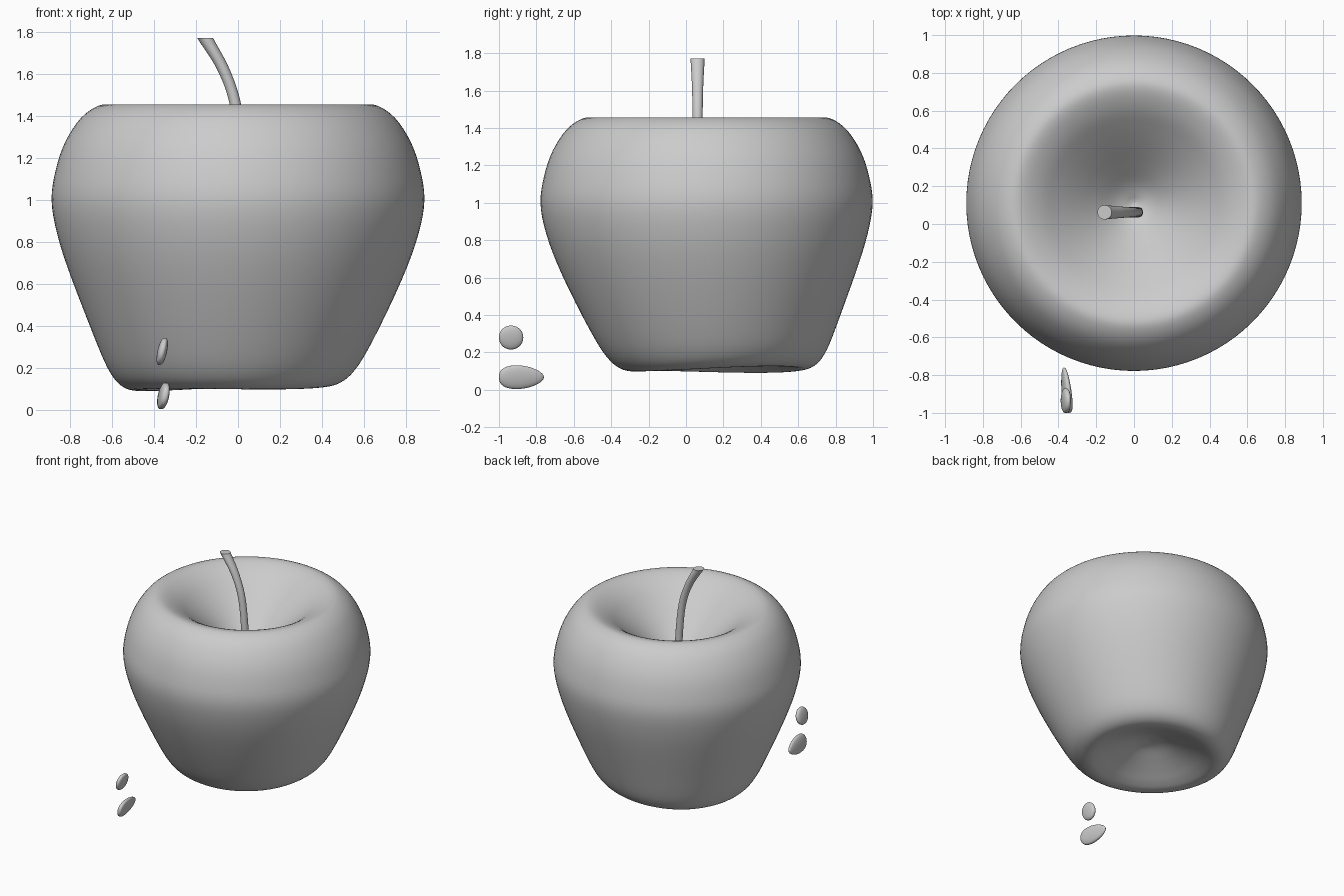
import bpy, bmesh, math
from mathutils import Vector

if "Cube" in bpy.data.objects:
    bpy.data.objects.remove(bpy.data.objects["Cube"])

grey = bpy.data.materials.new("plain grey")
grey.diffuse_color = (0.6, 0.6, 0.6, 1)
grey.use_nodes = True
grey.node_tree.nodes["Principled BSDF"].inputs["Base Color"].default_value = grey.diffuse_color


def finish(name, bm, sharp=40):
    bmesh.ops.recalc_face_normals(bm, faces=bm.faces)
    mesh = bpy.data.meshes.new(name)
    bm.to_mesh(mesh)
    bm.free()
    mesh.materials.append(grey)
    obj = bpy.data.objects.new(name, mesh)
    bpy.context.collection.objects.link(obj)
    bpy.ops.object.select_all(action='DESELECT')
    obj.select_set(True)
    bpy.context.view_layer.objects.active = obj
    bpy.ops.object.shade_smooth_by_angle(angle=math.radians(sharp))
    return obj


def smooth_points(points, steps):
    """Catmull-Rom curve through the given points."""
    p = [Vector(q) for q in points]
    p = [2 * p[0] - p[1]] + p + [2 * p[-1] - p[-2]]
    out = []
    for a, b, c, d in zip(p, p[1:], p[2:], p[3:]):
        for i in range(steps):
            t = i / steps
            out.append(0.5 * (2 * b + (c - a) * t + (2 * a - 5 * b + 4 * c - d) * t * t
                              + (3 * b - a - 3 * c + d) * t ** 3))
    return out + [p[-2]]


def loft(rings, sides):
    """Skin horizontal circles given as (x, y, z, radius), capped at both ends."""
    bm = bmesh.new()
    loops = []
    for x, y, z, r in rings:
        loops.append([bm.verts.new((x + r * math.cos(math.tau * i / sides),
                                    y + r * math.sin(math.tau * i / sides), z))
                      for i in range(sides)])
    for a, b in zip(loops, loops[1:]):
        for i in range(sides):
            j = (i + 1) % sides
            bm.faces.new((a[i], a[j], b[j], b[i]))
    bm.faces.new(loops[0])
    bm.faces.new(loops[-1])
    return bm


# Apple body: (radius, height) from the bottom hollow round to the stem hollow
profile = [(0.01, 0.265), (0.1, 0.25), (0.2, 0.21), (0.3, 0.165), (0.38, 0.127),
           (0.45, 0.106), (0.52, 0.123), (0.583, 0.185), (0.655, 0.32), (0.785, 0.62),
           (0.858, 0.83), (0.888, 1.0), (0.867, 1.15), (0.822, 1.28), (0.75, 1.39),
           (0.67, 1.448), (0.6, 1.453), (0.5, 1.405), (0.4, 1.325), (0.3, 1.235),
           (0.2, 1.14), (0.1, 1.05), (0.01, 1.0)]
curve = smooth_points([(r, z, 0) for r, z in profile], 4)
bm = loft([(0, 0.11, p.y, p.x) for p in curve], 96)
for v in bm.verts:
    # the base leans slightly and its rim tilts, highest at the back right
    w = max(0.0, 1 - v.co.z) ** 2
    dx, dy = v.co.x, v.co.y - 0.11
    v.co.x -= 0.035 * w
    v.co.y += 0.07 * w
    v.co.z += w * w * (0.04 * dx + 0.02 * dy + 0.13 * dx * dy)
finish("apple_body", bm, 60)

# Stem: curved, flaring toward a flat cut top
stem = smooth_points([(0.02, 0.98, 0.029), (0.017, 1.2, 0.027), (-0.011, 1.45, 0.027),
                      (-0.068, 1.62, 0.03), (-0.156, 1.772, 0.038)], 6)
finish("stem", loft([(p.x, 0.062, p.y, p.z) for p in stem], 24))


# Seeds: flat, leaning ovals, one narrowing to a tip
def seed(name, centre, half_y, half_z, taper, blunt, lean, swing):
    bm = bmesh.new()
    bmesh.ops.create_uvsphere(bm, u_segments=40, v_segments=24, radius=1)
    for v in bm.verts:
        x, y, z = v.co
        f = 1 - taper * y
        if y < 0:
            f *= max(1 - y * y, 1e-6) ** -blunt
        thick = math.copysign(abs(x) ** 0.75, x)
        dy, dz = half_y * y, half_z * z * f
        v.co = Vector(centre) + Vector((0.023 * thick * f + lean * dz + swing * dy, dy, dz))
    finish(name, bm, 60)


seed("upper_seed", (-0.361, -0.935, 0.28), 0.065, 0.064, 0.0, 0.03, 0.2, 0.0)
seed("lower_seed", (-0.358, -0.88, 0.068), 0.12, 0.062, 0.2, 0.1, 0.18, -0.1)
